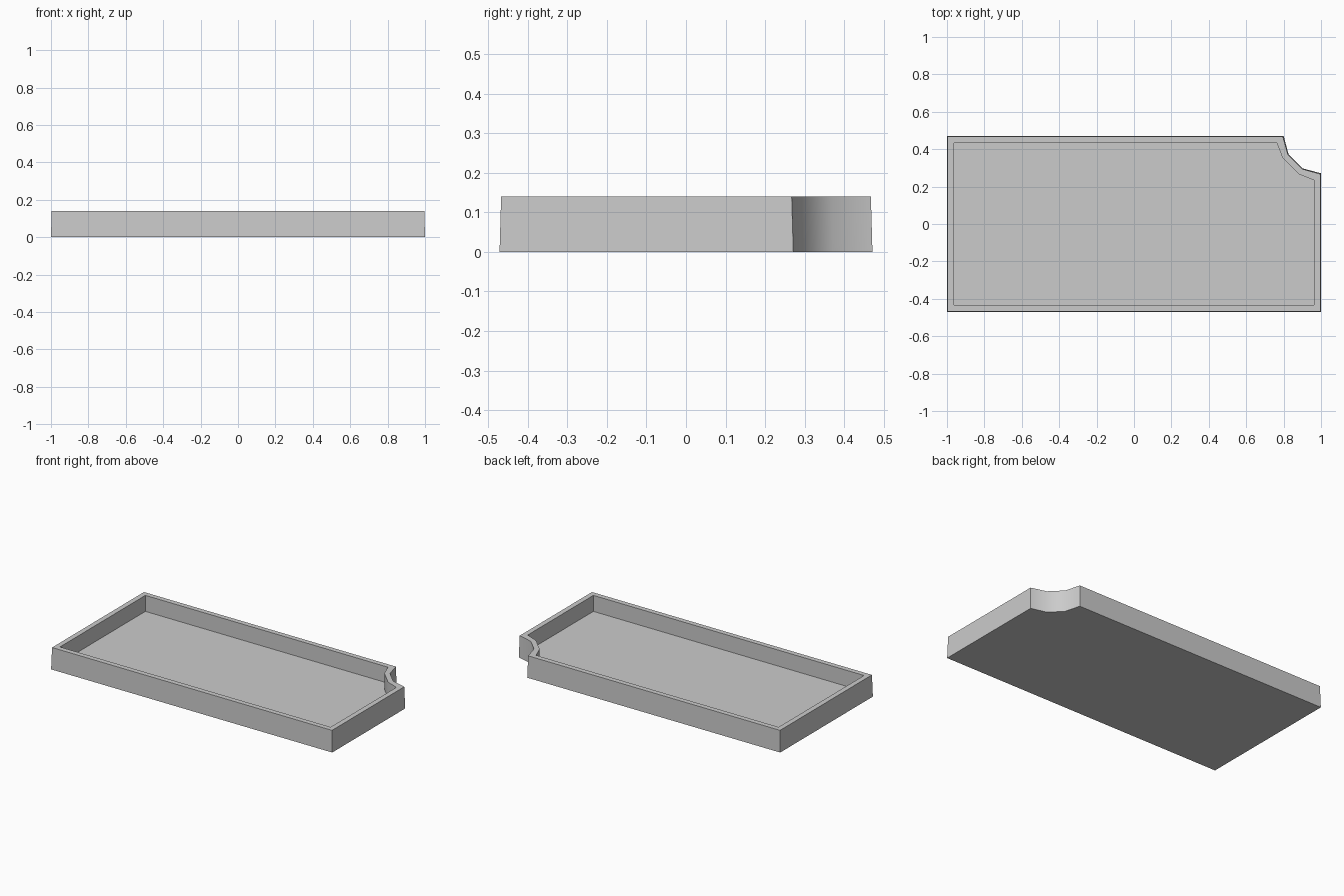
import bpy, bmesh, math
from mathutils import Vector

cube = bpy.data.objects.get("Cube")
if cube:
    bpy.data.objects.remove(cube)

HALF_X, HALF_Y, HEIGHT = 1.0, 0.471, 0.14
NOTCH, WALL, FLOOR, DRAFT = 0.2, 0.037, 0.037, 0.004
STEPS = 3


def outline(inset):
    """Rectangle with a concave rounded bite at its back left corner."""
    x, y = HALF_X - inset, HALF_Y - inset
    pts = [Vector((-x, y)), Vector((-x, -y)), Vector((x, -y))]
    # Ends of the bite lie on the inset sides, the rest on the wider arc
    radius = NOTCH + inset
    for i in range(STEPS + 1):
        a = math.pi / 2 * i / STEPS
        p = Vector((HALF_X - radius * math.sin(a), HALF_Y - radius * math.cos(a)))
        pts.append(Vector((min(p.x, x), min(p.y, y))))
    return pts


def ring(bm, inset, z):
    return [bm.verts.new((p.x, p.y, z)) for p in outline(inset)]


# Tray: outer wall, rim, inner wall and floor
bm = bmesh.new()
rings = [ring(bm, 0, 0), ring(bm, DRAFT, HEIGHT),
         ring(bm, WALL, HEIGHT), ring(bm, WALL, FLOOR)]
for low, high in zip(rings, rings[1:]):
    for i in range(len(low)):
        j = (i + 1) % len(low)
        bm.faces.new((low[i], low[j], high[j], high[i]))
bm.faces.new(rings[-1])
bm.faces.new(reversed(rings[0]))
bmesh.ops.recalc_face_normals(bm, faces=bm.faces)
mesh = bpy.data.meshes.new("tray")
bm.to_mesh(mesh)
bm.free()
tray = bpy.data.objects.new("tray", mesh)
bpy.context.collection.objects.link(tray)

# Plain grey
grey = bpy.data.materials.new("plain grey")
grey.use_nodes = True
colour = (0.6, 0.6, 0.6, 1)
grey.diffuse_color = colour
grey.node_tree.nodes["Principled BSDF"].inputs["Base Color"].default_value = colour
mesh.materials.append(grey)

# Smooth the rounded bite, keep the corners crisp
bpy.ops.object.select_all(action="DESELECT")
tray.select_set(True)
bpy.context.view_layer.objects.active = tray
bpy.ops.object.shade_smooth_by_angle(angle=math.radians(40))
